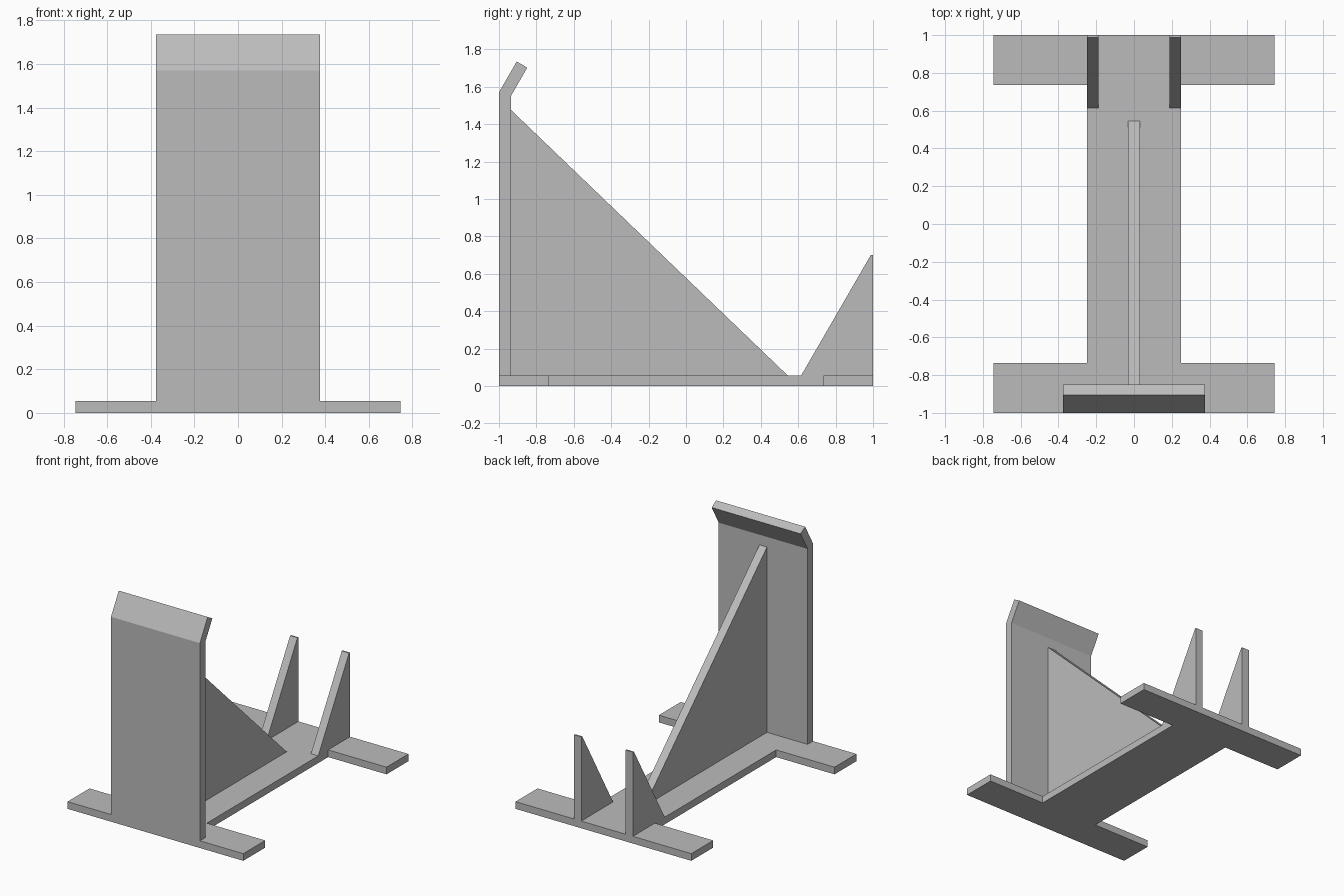
import bpy, bmesh
from math import radians, sin, cos, tan
from mathutils import Vector, Matrix

cube = bpy.data.objects.get("Cube")
if cube:
    bpy.data.objects.remove(cube, do_unlink=True)

GREY = (0.5, 0.5, 0.5, 1.0)
grey = bpy.data.materials.new("plain grey")
grey.use_nodes = True
grey.diffuse_color = GREY
grey.node_tree.nodes["Principled BSDF"].inputs["Base Color"].default_value = GREY


def finish(name, bm):
    bmesh.ops.recalc_face_normals(bm, faces=bm.faces)
    mesh = bpy.data.meshes.new(name)
    bm.to_mesh(mesh)
    bm.free()
    mesh.materials.append(grey)
    obj = bpy.data.objects.new(name, mesh)
    bpy.context.collection.objects.link(obj)
    return obj


def extrude(name, points, offset):
    """Solid made by pushing a flat outline along an offset."""
    bm = bmesh.new()
    face = bm.faces.new([bm.verts.new(p) for p in points])
    new = bmesh.ops.extrude_face_region(bm, geom=[face])["geom"]
    bmesh.ops.translate(bm, vec=offset,
                        verts=[v for v in new if isinstance(v, bmesh.types.BMVert)])
    return finish(name, bm)


def side_profile(name, yz, x0, x1):
    return extrude(name, [(x0, y, z) for y, z in yz], (x1 - x0, 0, 0))


BASE = 0.055      # base thickness
THICK = 0.065     # upright thickness
BEND = 1.57       # height where the lip starts
TILT = radians(30)
INNER = -1 + THICK

# Base: I-shaped plate
quarter = [(0.25, 0.735), (0.745, 0.735), (0.745, 1.0)]
right = [(x, -y) for x, y in reversed(quarter)] + quarter
outline = right + [(-x, y) for x, y in reversed(right)]
extrude("base_plate", [(x, y, 0) for x, y in outline], (0, 0, BASE))

# Upright with its lip bent backwards
along = Vector((0, sin(TILT), cos(TILT)))
normal = Vector((0, cos(TILT), -sin(TILT)))
bend = Vector((0, -1, BEND))
tip = bend + along * 0.19
back_tip = tip + normal * THICK
upright = side_profile("upright", [
    (-1, 0), (-1, BEND), (tip.y, tip.z), (back_tip.y, back_tip.z),
    (INNER, BEND - THICK * tan(TILT / 2)), (INNER, 0)], -0.377, 0.377)

# Round notch cut square through the lip
bm = bmesh.new()
bmesh.ops.create_cone(bm, cap_ends=True, segments=96, radius1=0.207,
                      radius2=0.207, depth=0.4)
turn = normal.to_track_quat("Z", "Y").to_matrix().to_4x4()
bm.transform(Matrix.Translation(bend + along * 0.23) @ turn)
cutter = finish("notch_cutter", bm)
cutter.hide_render = True
cut = upright.modifiers.new("notch", "BOOLEAN")
cut.operation = "DIFFERENCE"
cut.solver = "EXACT"
cut.object = cutter
bpy.context.view_layer.objects.active = upright
upright.select_set(True)
bpy.ops.object.modifier_apply(modifier=cut.name)
bpy.data.objects.remove(cutter, do_unlink=True)
bpy.ops.object.shade_smooth_by_angle(angle=radians(20))

# Central brace behind the upright
side_profile("center_brace", [(INNER, BASE), (INNER, 1.475), (0.545, BASE)],
             -0.032, 0.032)

# Pair of rear stops
for name, side in (("left_rear_stop", 1), ("right_rear_stop", -1)):
    side_profile(name, [(0.615, BASE), (0.988, 0.70), (1, 0.70), (1, BASE)],
                 side * 0.188, side * 0.25)
